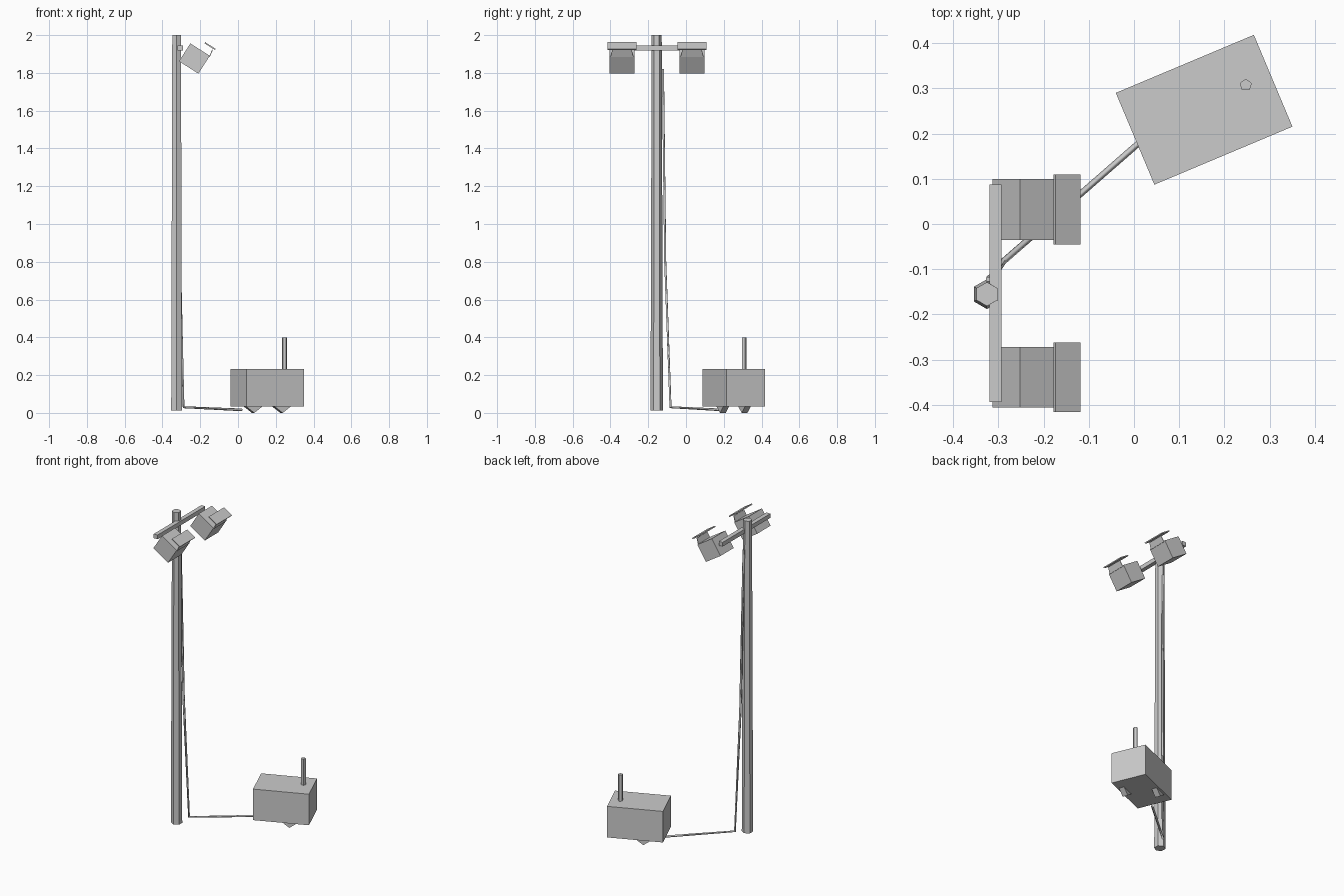
import bpy
from math import radians, pi
from mathutils import Vector, Matrix

cube = bpy.data.objects.get("Cube")
if cube:
    bpy.data.objects.remove(cube, do_unlink=True)

grey = bpy.data.materials.new("plain_grey")
grey.use_nodes = True
GREY = (0.6, 0.6, 0.6, 1)
grey.diffuse_color = GREY
grey.node_tree.nodes["Principled BSDF"].inputs["Base Color"].default_value = GREY


def finish(name):
    ob = bpy.context.object
    ob.name = name
    ob.data.materials.append(grey)
    return ob


def box(name, size, loc, rot=(0, 0, 0)):
    bpy.ops.mesh.primitive_cube_add(size=1, location=loc, rotation=rot)
    ob = finish(name)
    ob.data.transform(Matrix.Diagonal((*size, 1)))
    return ob


def prism(name, sides, r_low, r_top, height, loc, rot=(0, 0, 0)):
    bpy.ops.mesh.primitive_cone_add(vertices=sides, radius1=r_low, radius2=r_top,
                                    depth=height, location=loc, rotation=rot)
    return finish(name)


# Tapered six-sided mast with a crossbar
prism("mast", 6, 0.033, 0.0265, 1.988, (-0.325, -0.155, 1.006))
box("crossbar", (0.027, 0.48, 0.027), (-0.306, -0.153, 1.932))

# Two tilted floodlights, each with a hinge flap and a visor
TILT = radians(32.5)
for side, y in (("left", 0.032), ("right", -0.339)):
    box(side + "_lamp_housing", (0.122, 0.134, 0.112), (-0.231, y, 1.876), (0, TILT, 0))
    flap = box(side + "_visor_hinge", (0.004, 0.118, 0.04),
               (-0.143, y, 1.904), (0, radians(24), 0))
    for v in flap.data.vertices:
        if v.co.z > 0:
            v.co.y *= 0.88
    box(side + "_visor", (0.066, 0.154, 0.007), (-0.148, y, 1.942), (0, TILT, 0))

# Generator box with an exhaust pipe
YAW = radians(22.8)
CENTRE = Vector((0.155, 0.2525, 0))
box("generator_body", (0.331, 0.22, 0.198), CENTRE + Vector((0, 0, 0.133)), (0, 0, YAW))
prism("exhaust_pipe", 5, 0.014, 0.014, 0.175, (0.247, 0.307, 0.312))

# Five-sided wheels, point down, half sunk into the body
turn = Matrix.Rotation(YAW, 3, 'Z')
for name, s in (("rear_wheel", -1), ("front_wheel", 1)):
    pos = CENTRE + turn @ Vector((0.047 * s, -0.082 * s, 0.048))
    prism(name, 5, 0.048, 0.048, 0.033, pos, (pi / 2, 0, YAW)).data.transform(
        Matrix.Rotation(pi, 4, 'Z'))

# Power cable running down the mast and along the ground
curve = bpy.data.curves.new("power_cable", 'CURVE')
curve.dimensions = '3D'
curve.bevel_depth = 0.007
curve.bevel_resolution = 0
curve.use_fill_caps = True
path = [(-0.322, -0.122, 1.82), (-0.307, -0.11, 0.8),
        (-0.288, -0.082, 0.03), (0.02, 0.187, 0.016)]
spline = curve.splines.new('POLY')
spline.points.add(len(path) - 1)
for p, co in zip(spline.points, path):
    p.co = (*co, 1)
curve.materials.append(grey)
bpy.context.collection.objects.link(bpy.data.objects.new("power_cable", curve))
